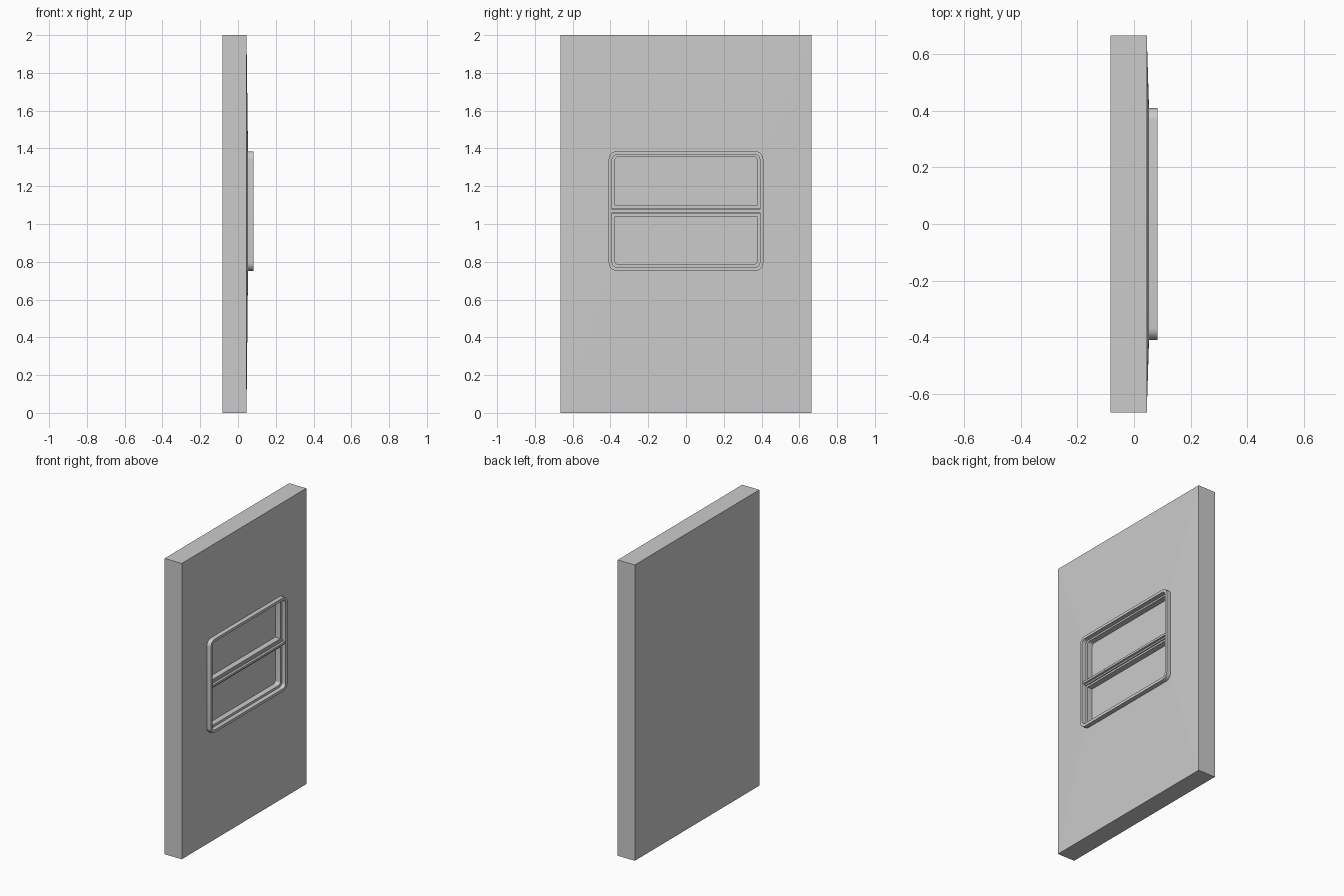
import bpy, bmesh, math

if "Cube" in bpy.data.objects:
    bpy.data.objects.remove(bpy.data.objects["Cube"])

N = 6  # segments per rounded corner


def outline(y0, y1, z0, z1, top=0.0, bottom=0.0):
    """Rectangle in the YZ plane with rounded top / bottom corners."""
    pts = []
    corners = [(y1, z1, -1, -1, top, 0), (y0, z1, 1, -1, top, 90),
               (y0, z0, 1, 1, bottom, 180), (y1, z0, -1, 1, bottom, 270)]
    for y, z, sy, sz, r, start in corners:
        for i in range(N + 1):
            a = math.radians(start + 90 * i / N)
            pts.append((y + sy * r + r * math.cos(a), z + sz * r + r * math.sin(a)))
    return pts


def loft(name, loops, cap_first=False, cap_last=False, closed=False, smooth=True):
    """Skin a list of (x, outline) loops."""
    bm = bmesh.new()
    rings = [[bm.verts.new((x, y, z)) for y, z in pts] for x, pts in loops]
    pairs = list(zip(rings, rings[1:]))
    if closed:
        pairs.append((rings[-1], rings[0]))
    for a, b in pairs:
        n = len(a)
        for i in range(n):
            j = (i + 1) % n
            bm.faces.new((a[i], a[j], b[j], b[i]))
    if cap_first:
        bm.faces.new(rings[0][::-1])
    if cap_last:
        bm.faces.new(rings[-1])
    bmesh.ops.remove_doubles(bm, verts=bm.verts, dist=1e-5)
    bmesh.ops.recalc_face_normals(bm, faces=bm.faces)
    me = bpy.data.meshes.new(name)
    bm.to_mesh(me)
    bm.free()
    ob = bpy.data.objects.new(name, me)
    bpy.context.collection.objects.link(ob)
    if smooth:
        bpy.context.view_layer.objects.active = ob
        ob.select_set(True)
        bpy.ops.object.shade_smooth_by_angle(angle=math.radians(30))
        ob.select_set(False)
    return ob


def box(name, x0, x1, y0, y1, z0, z1):
    rect = outline(y0, y1, z0, z1)
    return loft(name, [(x0, rect), (x1, rect)], True, True, smooth=False)


# Wall panel: front swells slightly towards the window and has a shallow recess
edge = outline(-0.665, 0.665, 0, 2)
outer = outline(-0.409, 0.409, 0.752, 1.385, 0.042, 0.042)
inner = outline(-0.391, 0.391, 0.771, 1.367, 0.026, 0.026)
loft("wall_panel", [(-0.083, edge), (0.045, edge), (0.053, outer),
                    (0.053, inner), (0.012, inner)], True, True, smooth=False)

# Outer window frame
loft("window_frame", [(0.048, outer), (0.083, outer), (0.083, inner), (0.048, inner)],
     closed=True)


# Two sashes, each with a recessed pane
def sash(name, z0, z1, in0, in1, top, bottom):
    big = outline(-0.391, 0.391, z0, z1, top, bottom)
    small = outline(-0.376, 0.376, in0, in1, top * 0.7, bottom * 0.7)
    loft(name + "_sash", [(0.012, big), (0.054, big), (0.054, small), (0.012, small)],
         closed=True)
    box(name + "_pane", 0.008, 0.016, -0.38, 0.38, in0 - 0.004, in1 + 0.004)


sash("upper", 1.069, 1.367, 1.097, 1.356, 0.026, 0)
sash("lower", 0.771, 1.069, 0.787, 1.04, 0, 0.026)

# Stepped crossbar between the sashes
box("crossbar_base", 0.05, 0.062, -0.391, 0.391, 1.052, 1.086)
box("crossbar", 0.058, 0.077, -0.391, 0.391, 1.062, 1.076)
